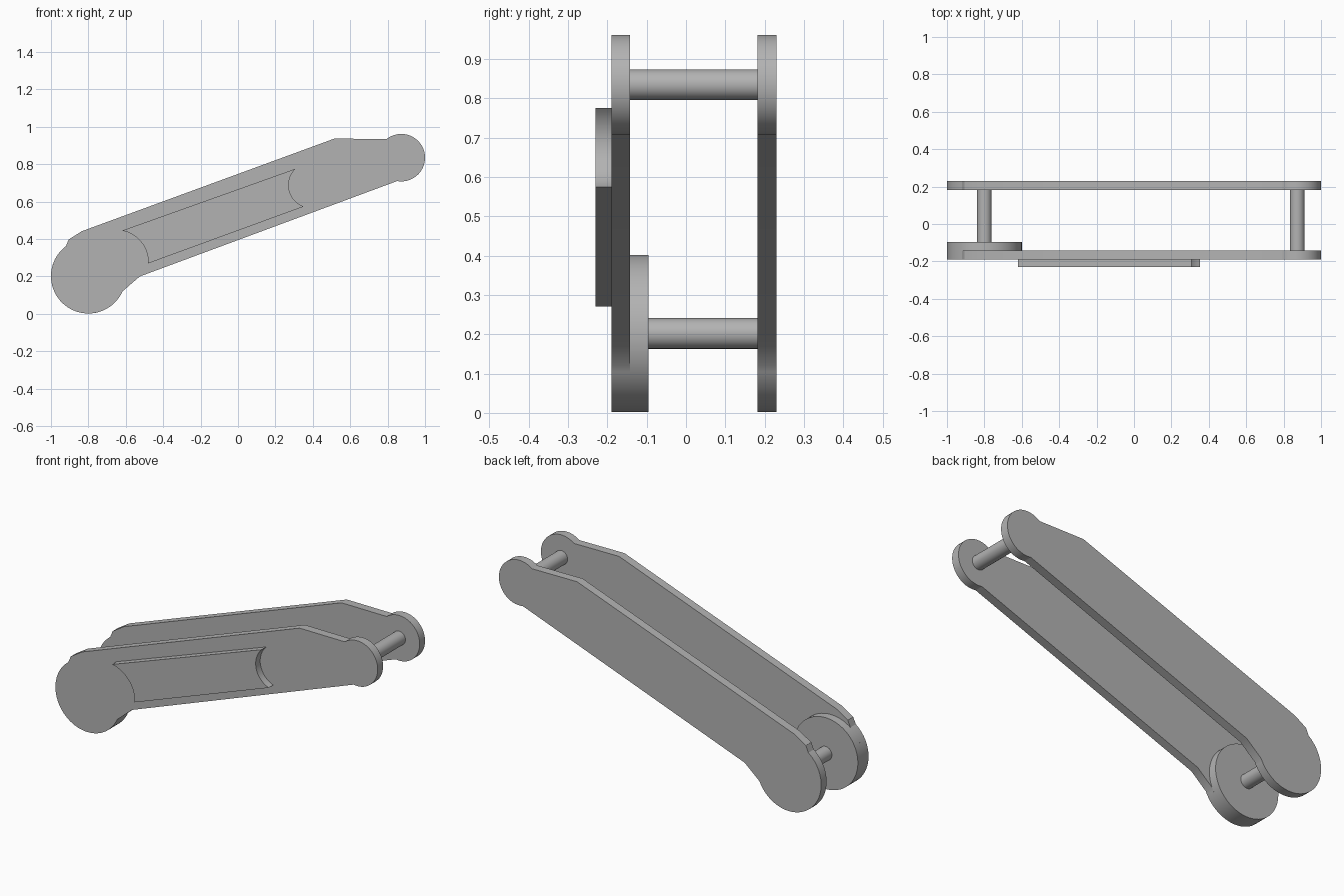
import bpy
import bmesh
from math import sin, cos, pi, radians, asin
from mathutils import Vector

cube = bpy.data.objects.get("Cube")
if cube:
    bpy.data.objects.remove(cube, do_unlink=True)

# One plain grey for every part
GREY = (0.45, 0.45, 0.45, 1.0)
grey = bpy.data.materials.new("plain_grey")
grey.use_nodes = True
grey.diffuse_color = GREY
for node in grey.node_tree.nodes:
    if node.type == 'BSDF_PRINCIPLED':
        node.inputs["Base Color"].default_value = GREY


def arc(center, radius, start, end, steps):
    """Points along an arc in the xz plane, angles in degrees."""
    angles = [radians(start + (end - start) * i / steps) for i in range(steps + 1)]
    return [(center[0] + radius * cos(a), center[1] + radius * sin(a)) for a in angles]


def bowed(p, q, bulge, steps=16):
    """Arc from p to q, bowed to the left of travel by bulge."""
    p, q = Vector(p), Vector(q)
    along = (q - p).normalized()
    side = Vector((-along.y, along.x))
    half = (q - p).length / 2
    radius = (half * half + bulge * bulge) / (2 * bulge)
    center = (p + q) / 2 + side * (bulge - radius)
    spread = asin(half / radius)
    points = []
    for i in range(steps + 1):
        a = spread * (2 * i / steps - 1)
        points.append(tuple(center + along * radius * sin(a) + side * radius * cos(a)))
    return points


def slab(name, outline, front, back):
    """Extrude an xz outline from y = front to y = back."""
    bm = bmesh.new()
    face = bm.faces.new([bm.verts.new((x, front, z)) for x, z in outline])
    grown = bmesh.ops.extrude_face_region(bm, geom=[face])["geom"]
    moved = [v for v in grown if isinstance(v, bmesh.types.BMVert)]
    bmesh.ops.translate(bm, verts=moved, vec=(0, back - front, 0))
    bmesh.ops.recalc_face_normals(bm, faces=bm.faces)
    mesh = bpy.data.meshes.new(name)
    bm.to_mesh(mesh)
    bm.free()
    mesh.materials.append(grey)
    obj = bpy.data.objects.new(name, mesh)
    bpy.context.collection.objects.link(obj)
    bpy.ops.object.select_all(action='DESELECT')
    obj.select_set(True)
    bpy.context.view_layer.objects.active = obj
    bpy.ops.object.shade_smooth_by_angle(angle=radians(25))
    return obj


def disc(name, center, radius, front, back, steps=64):
    return slab(name, arc(center, radius, 0, 360, steps)[:-1], front, back)


LOW = (-0.8, 0.202)
HIGH = (0.873, 0.835)
FRONT, INNER = -0.19, -0.142
BACK_INNER, BACK = 0.182, 0.23

# Side plates: large lower lobe, slanted arm, small upper lobe
plate = (arc(LOW, 0.2, 127, 336, 40)
         + [(-0.525, 0.2)]
         + arc(HIGH, 0.127, -100, 128, 32)
         + [(0.515, 0.937), (-0.835, 0.442), (-0.905, 0.398)])
slab("front_plate", plate, FRONT, INNER)
slab("back_plate", plate, BACK_INNER, BACK)

# Raised panel with scooped ends
panel = (bowed((-0.62, 0.445), (-0.48, 0.27), 0.042)
         + bowed((0.352, 0.574), (0.308, 0.776), 0.058))
slab("raised_panel", panel, -0.23, FRONT)

# Hub behind the front plate, and the two cross pins
disc("lower_hub", LOW, 0.2, INNER, -0.095)
disc("lower_pin", LOW, 0.039, -0.095, BACK_INNER, 32)
disc("upper_pin", HIGH, 0.039, INNER, BACK_INNER, 32)
